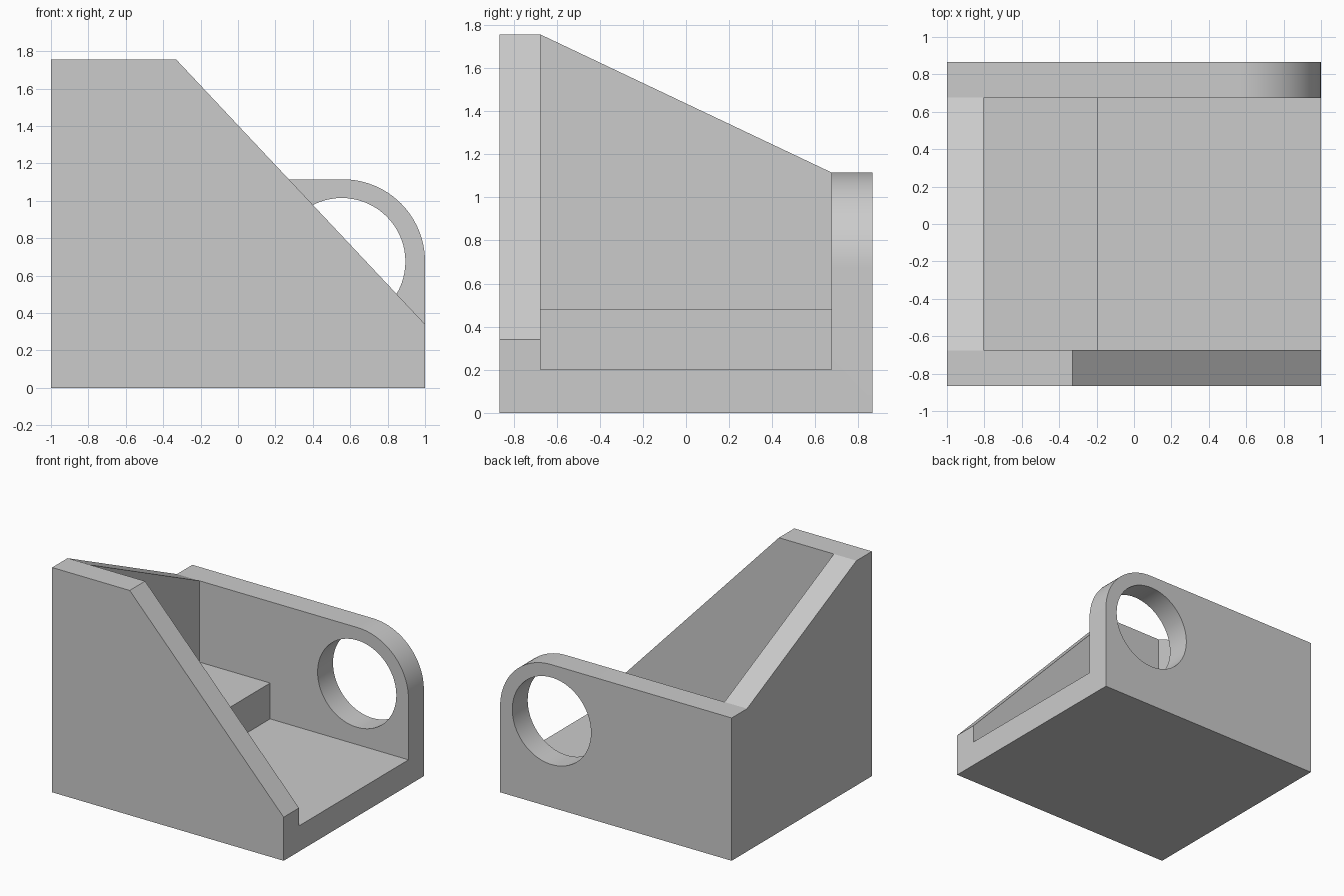
import bpy
import bmesh
from math import sin, cos, pi, radians
from mathutils import Vector

if "Cube" in bpy.data.objects:
    bpy.data.objects.remove(bpy.data.objects["Cube"])


def prism(name, points, axis, start, end):
    """Extrude a profile along x (points are y,z) or along y (points are x,z)."""
    bm = bmesh.new()
    if axis == 'X':
        verts = [bm.verts.new((start, a, b)) for a, b in points]
        step = Vector((end - start, 0, 0))
    else:
        verts = [bm.verts.new((a, start, b)) for a, b in points]
        step = Vector((0, end - start, 0))
    face = bm.faces.new(verts)
    grown = bmesh.ops.extrude_face_region(bm, geom=[face], use_keep_orig=True)
    moved = [g for g in grown["geom"] if isinstance(g, bmesh.types.BMVert)]
    bmesh.ops.translate(bm, verts=moved, vec=step)
    bmesh.ops.recalc_face_normals(bm, faces=bm.faces)
    mesh = bpy.data.meshes.new(name)
    bm.to_mesh(mesh)
    bm.free()
    obj = bpy.data.objects.new(name, mesh)
    bpy.context.collection.objects.link(obj)
    return obj


def arc(cx, cz, r, a0, a1, n):
    return [(cx + r * cos(a0 + (a1 - a0) * i / n),
             cz + r * sin(a0 + (a1 - a0) * i / n)) for i in range(n + 1)]


W, D, H = 1.0, 0.865, 1.755       # half width, half depth, height
INNER = 0.675                     # inner faces of the two side walls
BACK_H = 1.115                    # height of the back wall
R = 0.44                          # rounded corner radius
CX, CZ = W - R, BACK_H - R        # shared centre of corner and hole

# Solid block with the side silhouette
body = prism("bracket_body",
             [(-D, 0), (D, 0), (D, BACK_H), (INNER, BACK_H), (-INNER, H), (-D, H)],
             'X', -W, W)

cutters = [
    # Stepped pocket between the walls, open to the right
    prism("pocket_cutter",
          [(-0.805, 2.2), (-0.805, 0.48), (-0.195, 0.48), (-0.195, 0.2),
           (1.2, 0.2), (1.2, 2.2)], 'Y', -INNER, INNER),
    # Diagonal edge of the front wall
    prism("slope_cutter",
          [(1.2, 0.34 - 0.2 * (H - 0.34) / 1.33), (1.2, 2.2),
           (-0.33 - (2.2 - H) * 1.33 / (H - 0.34), 2.2)], 'Y', -1.1, -0.6),
    # Rounded corner of the back wall
    prism("corner_cutter",
          arc(CX, CZ, R, 0, pi / 2, 24) + [(CX, 1.4), (1.2, 1.4), (1.2, CZ)],
          'Y', 0.6, 1.1),
    # Round hole in the back wall
    prism("hole_cutter", arc(CX - 0.005, CZ, 0.34, 0, 2 * pi, 72)[:-1], 'Y', 0.6, 1.1),
]

# Carve the block
bpy.context.view_layer.objects.active = body
body.select_set(True)
for cutter in cutters:
    cutter.hide_render = True
    mod = body.modifiers.new(cutter.name, 'BOOLEAN')
    mod.operation = 'DIFFERENCE'
    mod.solver = 'EXACT'
    mod.object = cutter
    bpy.ops.object.modifier_apply(modifier=mod.name)
    bpy.data.objects.remove(cutter)

bpy.ops.object.shade_smooth_by_angle(angle=radians(20))
